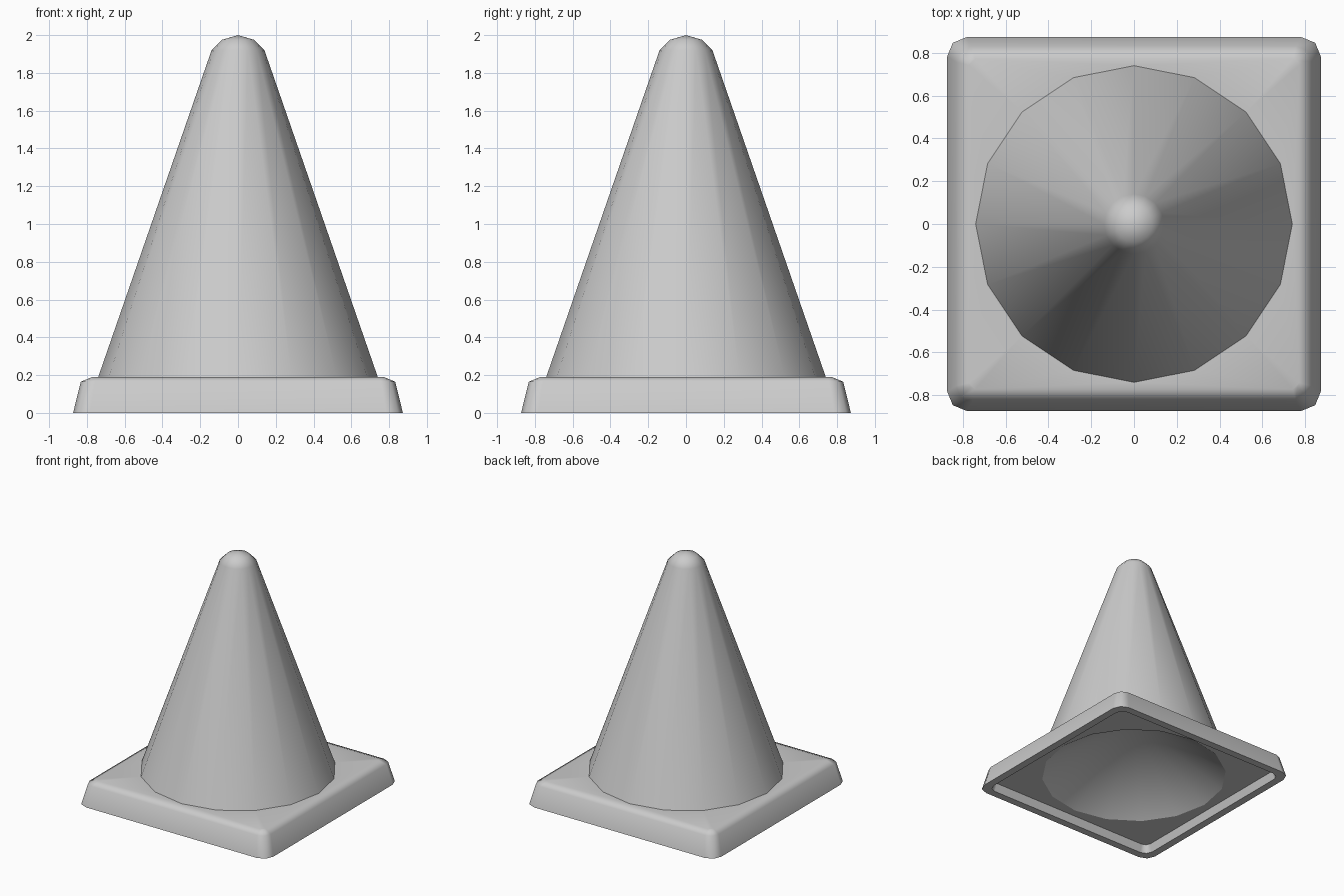
import bpy
import bmesh
from math import cos, sin, pi, radians

cube = bpy.data.objects.get("Cube")
if cube:
    bpy.data.objects.remove(cube, do_unlink=True)

SIDES = 16
TOP_Z, UNDER_Z = 0.19, 0.065      # upper and lower faces of the base plate
OUT_R, IN_R = 0.74, 0.722         # cone foot and the opening below it

grey = bpy.data.materials.new("plain_grey")
grey.use_nodes = True
grey.diffuse_color = (0.6, 0.6, 0.6, 1)
grey.node_tree.nodes["Principled BSDF"].inputs["Base Color"].default_value = (0.6, 0.6, 0.6, 1)


def circle(bm, r, z):
    return [bm.verts.new((r * cos(2 * pi * i / SIDES), r * sin(2 * pi * i / SIDES), z))
            for i in range(SIDES)]


def rounded_square(bm, half, radius, z, segments=2):
    ring = []
    for corner in range(4):
        mid = pi / 4 + corner * pi / 2
        sx, sy = (1 if cos(mid) > 0 else -1), (1 if sin(mid) > 0 else -1)
        for s in range(segments + 1):
            a = corner * pi / 2 + s * pi / 2 / segments
            ring.append(bm.verts.new((sx * (half - radius) + radius * cos(a),
                                      sy * (half - radius) + radius * sin(a), z)))
    return ring


def loft(bm, rings):
    for a, b in zip(rings, rings[1:]):
        for i in range(len(a)):
            j = (i + 1) % len(a)
            bm.faces.new((a[i], a[j], b[j], b[i]))


def fan(bm, ring, z, flip=False):
    tip = bm.verts.new((0, 0, z))
    for i in range(len(ring)):
        pair = (ring[i], ring[(i + 1) % len(ring)])
        bm.faces.new((*(pair[::-1] if flip else pair), tip))


def ring_edges(bm, ring):
    edges = []
    for a, b in zip(ring, ring[1:] + ring[:1]):
        edges.append(bm.edges.get((a, b)) or bm.edges.new((a, b)))
    return edges


def fill_between(bm, outer, inner, up):
    # flat face with a round hole
    edges = ring_edges(bm, outer) + ring_edges(bm, inner)
    geom = bmesh.ops.triangle_fill(bm, edges=edges, use_beauty=True)["geom"]
    for f in geom:
        if isinstance(f, bmesh.types.BMFace):
            f.normal_update()
            if f.normal.z * up < 0:
                f.normal_flip()


def finish(bm, name):
    mesh = bpy.data.meshes.new(name)
    bm.to_mesh(mesh)
    bm.free()
    mesh.materials.append(grey)
    obj = bpy.data.objects.new(name, mesh)
    bpy.context.collection.objects.link(obj)
    bpy.ops.object.select_all(action='DESELECT')
    obj.select_set(True)
    bpy.context.view_layer.objects.active = obj
    bpy.ops.object.shade_smooth_by_angle(angle=radians(60))
    # large faces keep clean, flat-looking shading
    weighted = obj.modifiers.new("weighted_normals", 'WEIGHTED_NORMAL')
    weighted.keep_sharp = True


# Base plate: hollow tray with a rim, sloped walls and softened corners
bm = bmesh.new()
profile = [(0.79, 0.05, UNDER_Z), (0.81, 0.065, 0), (0.873, 0.09, 0),
           (0.832, 0.075, 0.165), (0.772, 0.03, TOP_Z)]
rings = [rounded_square(bm, *p) for p in profile]
loft(bm, rings)
fill_between(bm, rings[0], circle(bm, IN_R, UNDER_Z), -1)
fill_between(bm, rings[-1], circle(bm, OUT_R, TOP_Z), 1)
finish(bm, "base_plate")

# Cone: outer skin with a rounded tip
bm = bmesh.new()
rings = [circle(bm, r, z) for r, z in [(OUT_R, TOP_Z), (0.14, 1.92), (0.085, 1.975)]]
loft(bm, rings)
fan(bm, rings[-1], 2.0)
finish(bm, "cone")

# Shallow conical hollow under the plate
bm = bmesh.new()
fan(bm, circle(bm, IN_R, UNDER_Z), 0.56, flip=True)
finish(bm, "underside_hollow")
